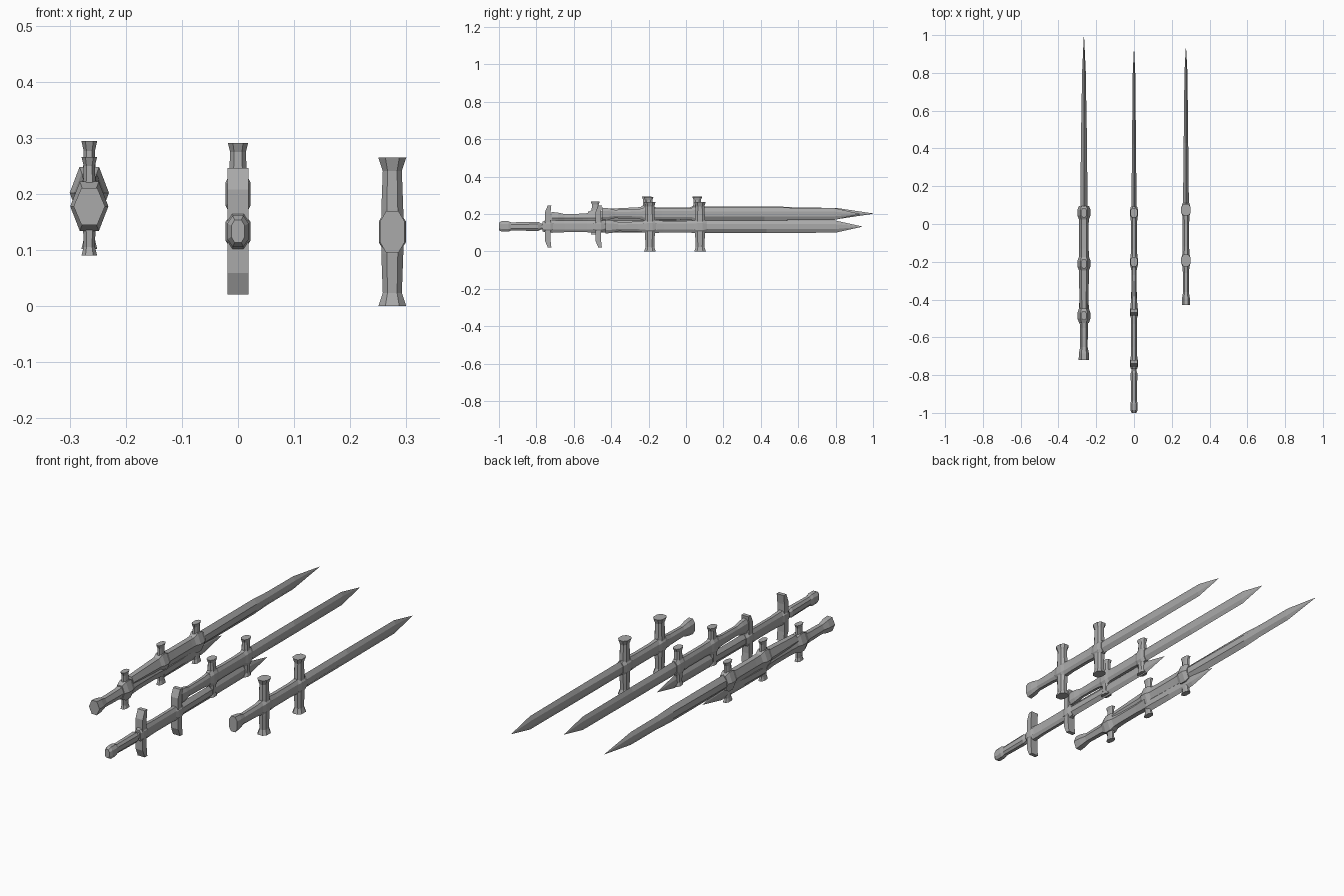
import bpy
import bmesh

cube = bpy.data.objects.get("Cube")
if cube:
    bpy.data.objects.remove(cube)

steel = bpy.data.materials.new("plain_grey")
steel.use_nodes = True
GREY = (0.4, 0.4, 0.4, 1)
steel.diffuse_color = GREY
bsdf = steel.node_tree.nodes["Principled BSDF"]
bsdf.inputs["Base Color"].default_value = GREY
bsdf.inputs["Roughness"].default_value = 0.7

# Unit cross-sections: (thickness, width)
BLADE = [(0, 1), (-1, .4), (-1, -.4), (0, -1), (1, -.4), (1, .4)]
HEX = [(1, 0), (.5, 1), (-.5, 1), (-1, 0), (-.5, -1), (.5, -1)]
OCT = [(1, .5), (.5, 1), (-.5, 1), (-1, .5), (-1, -.5), (-.5, -1), (.5, -1), (1, -.5)]
BOX = [(1, 1), (-1, 1), (-1, -1), (1, -1)]


def loft(name, shape, centre, stations, axis="y"):
    """Skin a cross-section through stations of (position, half thickness, half width)."""
    bm = bmesh.new()
    rings = []
    for t, a, b in stations:
        ring = []
        for u, v in shape:
            if axis == "y":
                co = (centre[0] + u * a, t, centre[1] + v * b)
            else:
                co = (centre[0] + u * a, centre[1] + v * b, t)
            ring.append(bm.verts.new(co))
        rings.append(ring)
    n = len(shape)
    for r, s in zip(rings, rings[1:]):
        for i in range(n):
            j = (i + 1) % n
            bm.faces.new((r[i], r[j], s[j], s[i]))
    bm.faces.new(rings[0])
    bm.faces.new(rings[-1])
    bmesh.ops.recalc_face_normals(bm, faces=bm.faces)
    mesh = bpy.data.meshes.new(name)
    bm.to_mesh(mesh)
    bm.free()
    mesh.materials.append(steel)
    obj = bpy.data.objects.new(name, mesh)
    bpy.context.collection.objects.link(obj)
    return obj


def blade(name, x, z, start, tip, thick, half, shoulder=.14):
    neck = tip - shoulder
    loft(name, BLADE, (x, z), [
        (start, thick, half), ((start + neck) / 2, thick * .75, half),
        (neck, thick * .5, half * .95), (tip, .0005, .001)])


def cross_bar(name, x, y, z, half, neck, flare, depth):
    # Straight bar with flared ends
    cap = half * .18
    loft(name, OCT, (x, y), [
        (z - half, flare, depth), (z - half + cap, neck, depth * .75),
        (z - half * .3, neck * 1.15, depth * .85), (z + half * .3, neck * 1.15, depth * .85),
        (z + half - cap, neck, depth * .75), (z + half, flare, depth)], "z")


def boss(name, shape, x, y, z, a, b, half):
    # Bevelled block where a bar meets the blade
    loft(name, shape, (x, z), [
        (y - half, a * .75, b * .75), (y - half * .4, a, b),
        (y + half * .4, a, b), (y + half, a * .75, b * .75)])


def grip(name, shape, x, z, start, end, a, b):
    # Handle flared at the pommel and swelling towards the guard
    loft(name, shape, (x, z), [
        (start, a, b), (start + .035, a * .95, b * .9), (start + .07, a * .7, b * .66),
        (end - .07, a * .75, b * .72), (end, a * .9, b)])


def tapered_guard(name, x, y, z, half):
    # Upright guard whose front face slopes back at both ends
    bm = bmesh.new()
    side = [(.017, -half), (-.002, -half), (-.018, -half * .66),
            (-.018, half * .66), (-.002, half), (.017, half), (.012, half * .6), (.012, -half * .6)]
    rows = [[bm.verts.new((x + s * .019, y + v, z + w)) for v, w in side] for s in (-1, 1)]
    for r in rows:
        bm.faces.new(r)
    for i in range(len(side)):
        j = (i + 1) % len(side)
        bm.faces.new((rows[0][i], rows[0][j], rows[1][j], rows[1][i]))
    bmesh.ops.recalc_face_normals(bm, faces=bm.faces)
    mesh = bpy.data.meshes.new(name)
    bm.to_mesh(mesh)
    bm.free()
    mesh.materials.append(steel)
    bpy.context.collection.objects.link(bpy.data.objects.new(name, mesh))


# Left single sword with two tall bars
X, Z = .275, .1325
blade("left_blade", X, Z, .06, .94, .016, .034)
grip("left_grip", OCT, X, Z, -.43, -.19, .022, .037)
loft("left_mid_grip", OCT, (X, Z), [
    (-.19, .02, .036), (-.12, .017, .031), (0, .017, .031), (.08, .02, .036)])
for i, y in enumerate((-.193, .075)):
    cross_bar(f"left_bar_{i}", X, y, Z, Z, .017, .025, .031)
    boss(f"left_boss_{i}", OCT, X, y, Z, .024, .038, .036)

# Middle pair: lower short sword with tapered guards
X, Z = 0, .1335
loft("middle_grip", OCT, (X, Z), [
    (-1, .012, .02), (-.985, .019, .028), (-.95, .019, .028), (-.935, .015, .022),
    (-.79, .018, .024), (-.775, .012, .016), (-.74, .012, .016)])
for i, y in enumerate((-.737, -.467)):
    tapered_guard(f"middle_guard_{i}", X, y, Z, .1125)
    boss(f"middle_guard_boss_{i}", OCT, X, y, Z, .022, .034, .03)
loft("middle_lower_grip", OCT, (X, Z), [
    (-.72, .018, .034), (-.65, .015, .031), (-.53, .015, .031), (-.46, .018, .034)])
blade("middle_lower_blade", X, Z, -.46, .22, .016, .032, .13)

# Middle pair: upper long sword with bars
Z = .2
grip("middle_upper_grip", OCT, X, Z, -.45, -.2, .018, .034)
loft("middle_upper_mid_grip", OCT, (X, Z), [
    (-.2, .019, .034), (-.13, .016, .03), (-.01, .016, .03), (.06, .019, .034)])
blade("middle_upper_blade", X, Z, .05, .93, .014, .034)
for i, y in enumerate((-.2, .06)):
    cross_bar(f"middle_bar_{i}", X, y, Z, .091, .014, .018, .026)
    boss(f"middle_bar_boss_{i}", OCT, X, y, Z, .022, .042, .032)

# Right pair: lower short sword
X, Z = -.265, .178
grip("right_grip", HEX, X, Z, -.72, -.48, .028, .033)
loft("right_lower_mid_grip", HEX, (X, Z), [
    (-.48, .028, .036), (-.4, .024, .031), (-.28, .024, .031), (-.21, .028, .036)])
cross_bar("right_lower_bar", X, -.485, Z, .088, .01, .014, .024)
boss("right_lower_boss", HEX, X, -.485, Z, .034, .044, .04)
blade("right_lower_blade", X, .155, -.21, .25, .018, .034, .14)

# Right pair: upper long sword with hexagonal bosses
Z = .202
loft("right_upper_mid_grip", HEX, (X, Z), [
    (-.45, .022, .024), (-.22, .028, .036), (-.13, .025, .033), (0, .025, .033), (.06, .028, .036)])
for i, y in enumerate((-.21, .06)):
    cross_bar(f"right_bar_{i}", X, y, Z - .004, .096, .01, .014, .026)
    boss(f"right_boss_{i}", HEX, X, y, Z, .035, .046, .036)
loft("right_upper_blade", BLADE, (X, Z), [
    (.05, .02, .038), (.5, .015, .038), (.6, .013, .032), (.8, .01, .031), (1, .0005, .001)])
